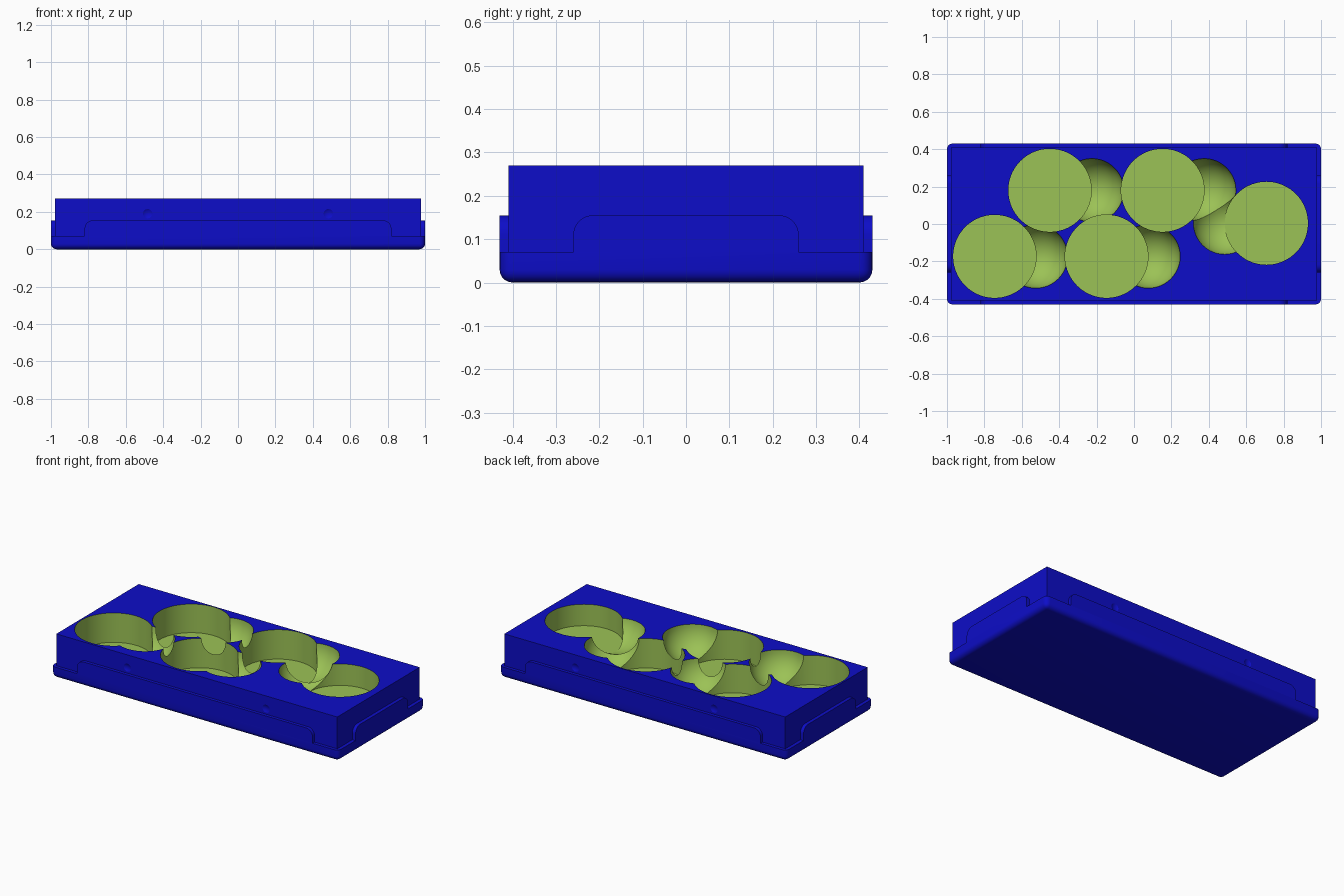
import bpy, bmesh, math
from mathutils import Matrix, Vector

old = bpy.data.objects.get("Cube")
if old:
    bpy.data.objects.remove(old, do_unlink=True)


def material(name, rgb):
    m = bpy.data.materials.new(name)
    m.use_nodes = True
    m.diffuse_color = (*rgb, 1)
    bsdf = next(n for n in m.node_tree.nodes if n.type == 'BSDF_PRINCIPLED')
    bsdf.inputs["Base Color"].default_value = (*rgb, 1)
    return m


BLUE = material("deep blue", (0.004, 0.004, 0.58))
GREEN = material("olive green", (0.33, 0.54, 0.092))


def to_object(name, bm, *mats):
    bmesh.ops.recalc_face_normals(bm, faces=bm.faces)
    mesh = bpy.data.meshes.new(name)
    bm.to_mesh(mesh)
    bm.free()
    for m in mats:
        mesh.materials.append(m)
    ob = bpy.data.objects.new(name, mesh)
    bpy.context.collection.objects.link(ob)
    return ob


def select(ob):
    bpy.ops.object.select_all(action='DESELECT')
    ob.select_set(True)
    bpy.context.view_layer.objects.active = ob


def smooth(ob):
    select(ob)
    bpy.ops.object.shade_smooth_by_angle(angle=0.4)


def box(hx, hy, z0, z1):
    bm = bmesh.new()
    bmesh.ops.create_cube(bm, size=1)
    bmesh.ops.transform(bm, verts=bm.verts, matrix=Matrix.Translation((0, 0, (z0 + z1) / 2))
                        @ Matrix.Diagonal((2 * hx, 2 * hy, z1 - z0, 1)))
    return bm


HX, HY, LIP, TOP = 1.0, 0.43, 0.07, 0.27     # tray half sizes, lip height, block top
BX, BY = 0.978, 0.41                         # block half sizes

# Base tray: rounded along the bottom and the upright corners
bm = box(HX, HY, 0, LIP)
edges = [e for e in bm.edges if not all(v.co.z > LIP / 2 for v in e.verts)]
bmesh.ops.bevel(bm, geom=edges, offset=0.03, segments=5, profile=0.5, affect='EDGES')
smooth(to_object("base_tray", bm, BLUE))


# Raised tabs, one on each side of the tray
def tab(name, half, inner, outer, angle):
    r, z1 = 0.045, 0.155
    right = [(half - r + r * math.cos(t), z1 - r + r * math.sin(t))
             for t in (math.pi / 2 * i / 8 for i in range(9))]
    outline = [(half, LIP)] + right
    outline += [(-a, z) for a, z in reversed(outline)]
    bm = bmesh.new()
    face = bm.faces.new([bm.verts.new((a, -inner, z)) for a, z in outline])
    ext = bmesh.ops.extrude_face_region(bm, geom=[face])
    bmesh.ops.translate(bm, vec=(0, inner - outer, 0),
                        verts=[g for g in ext["geom"] if isinstance(g, bmesh.types.BMVert)])
    bmesh.ops.rotate(bm, verts=bm.verts, matrix=Matrix.Rotation(angle, 3, 'Z'))
    smooth(to_object(name, bm, BLUE))


tab("front_tab", 0.82, BY, HY, 0)
tab("back_tab", 0.82, BY, HY, math.pi)
tab("left_tab", 0.26, BX, HX, math.pi / 2)
tab("right_tab", 0.26, BX, HX, -math.pi / 2)

# Insert block with round pockets, each with a finger scoop beside it
block = to_object("insert_block", box(BX, BY, 0.04, TOP), BLUE, GREEN)
R_POCKET, R_SCOOP = 0.222, 0.17
# pocket x, y, floor height, scoop x
POCKETS = [(-0.745, -0.173, 0.085, -0.525), (-0.147, -0.173, 0.085, 0.077),
           (-0.45, 0.18, 0.09, -0.225), (0.153, 0.18, 0.085, 0.375),
           (0.708, 0.004, 0.135, 0.484)]


def carve(bm):
    cutter = to_object("cutter", bm)
    cutter.hide_render = True
    mod = block.modifiers.new("carve", 'BOOLEAN')
    mod.operation = 'DIFFERENCE'
    mod.solver = 'EXACT'
    mod.object = cutter
    select(block)
    bpy.ops.object.modifier_apply(modifier=mod.name)
    bpy.data.objects.remove(cutter, do_unlink=True)


def ball(centre, r, turn=0):
    bm = bmesh.new()
    bmesh.ops.create_uvsphere(bm, u_segments=48, v_segments=24, radius=r,
                              matrix=Matrix.Translation(centre) @ Matrix.Rotation(turn, 4, 'X'))
    return bm


for x, y, floor, sx in POCKETS:
    bm = bmesh.new()
    bmesh.ops.create_cone(bm, cap_ends=True, segments=72, radius1=R_POCKET, radius2=R_POCKET,
                          depth=0.4, matrix=Matrix.Translation((x, y, floor + 0.2)))
    carve(bm)
for x, y, floor, sx in POCKETS:
    carve(ball((sx, y, max(TOP + 0.002, floor + R_SCOOP)), R_SCOOP))

# Small round dimples on the front and back walls
for sx in (-1, 1):
    for sy in (-1, 1):
        carve(ball((sx * 0.483, sy * (BY + 0.041), 0.19), 0.048, math.pi / 2))

# Colour the carved surfaces
for p in block.data.polygons:
    c = p.center
    inside = any(math.hypot(c.x - x, c.y - y) < R_POCKET + 0.002
                 or math.hypot(c.x - sx, c.y - y) < R_SCOOP + 0.002
                 for x, y, floor, sx in POCKETS)
    p.material_index = 1 if inside and 0.05 < c.z < TOP - 0.0005 else 0
smooth(block)
